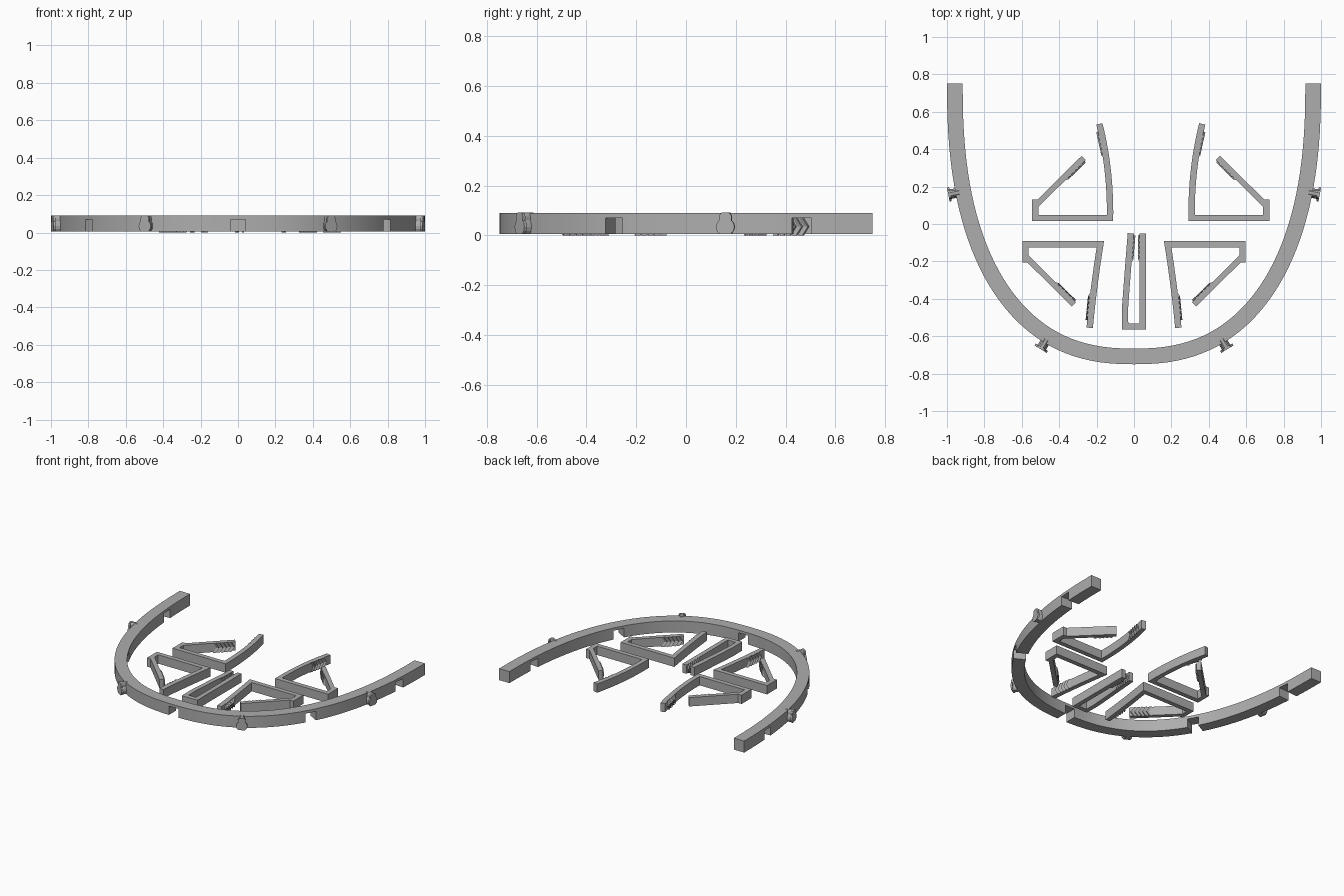
import bpy, bmesh, math
from mathutils import Vector, Matrix

cube = bpy.data.objects.get("Cube")
if cube:
    bpy.data.objects.remove(cube, do_unlink=True)

grey = bpy.data.materials.new("plain grey")
grey.use_nodes = True
grey.diffuse_color = (0.42, 0.42, 0.42, 1)
grey.node_tree.nodes["Principled BSDF"].inputs["Base Color"].default_value = (0.42, 0.42, 0.42, 1)

FLOOR, CLIP_TOP, BAND_TOP = 0.005, 0.07, 0.09
POWER = 2.38


def finish(bm, name):
    bmesh.ops.recalc_face_normals(bm, faces=bm.faces)
    mesh = bpy.data.meshes.new(name)
    bm.to_mesh(mesh)
    bm.free()
    mesh.materials.append(grey)
    obj = bpy.data.objects.new(name, mesh)
    bpy.context.collection.objects.link(obj)
    return obj


def smooth(obj):
    bpy.ops.object.select_all(action='DESELECT')
    obj.select_set(True)
    bpy.context.view_layer.objects.active = obj
    bpy.ops.object.shade_smooth_by_angle(angle=math.radians(30))


def loft(bm, rings):
    """Skin closed rings of points and cap both ends."""
    rows = [[bm.verts.new(p) for p in ring] for ring in rings]
    n = len(rows[0])
    for a, b in zip(rows, rows[1:]):
        for i in range(n):
            j = (i + 1) % n
            bm.faces.new((a[i], a[j], b[j], b[i]))
    bm.faces.new(rows[0])
    bm.faces.new(rows[-1])


def strip(bm, path, width, low, high):
    """Rectangular bar along a flat path, with mitred corners."""
    path = [Vector(p) for p in path]
    rings = []
    for i, p in enumerate(path):
        a = (p - path[i - 1]).normalized() if i else None
        b = (path[i + 1] - p).normalized() if i + 1 < len(path) else None
        a, b = a or b, b or a
        tangent = (a + b).normalized()
        side = Vector((-tangent.y, tangent.x)) * (width / 2 / tangent.dot(a))
        l, r = p + side, p - side
        rings.append([(l.x, l.y, low), (r.x, r.y, low), (r.x, r.y, high), (l.x, l.y, high)])
    loft(bm, rings)


def bezier(a, b, c, n=14):
    a, b, c = Vector(a), Vector(b), Vector(c)
    return [a * (1 - t) ** 2 + b * 2 * t * (1 - t) + c * t * t for t in (i / n for i in range(n + 1))]


def teeth(bm, path, side, width, gap, count=5):
    """Chevron ridges on one side of an arm, counted back from its tip."""
    tip, back = Vector(path[-1]), Vector(path[-4] if len(path) > 4 else path[0])
    along = (tip - back).normalized()
    out = Vector((-along.y, along.x)) * side
    for k in range(count):
        base = tip - along * (gap + k * 0.026) + out * (width / 2 - 0.002)
        rings = []
        for z, shift in ((0, 0), (CLIP_TOP / 2, 0.022), (CLIP_TOP, 0)):
            c = base + along * shift
            pts = (c - along * 0.013, c + along * 0.011, c + along * 0.007 + out * 0.011)
            rings.append([(p.x, p.y, z) for p in pts])
        loft(bm, rings)


# Curved band
def band_point(t):
    c, s = math.cos(t), math.sin(t)
    x, v = math.copysign(abs(c) ** (2 / POWER), c), max(s, 0) ** (2 / POWER)
    normal = Vector((math.copysign(abs(x) ** (POWER - 1), x), -v ** (POWER - 1) / 1.5)).normalized()
    return Vector((x, 0.75 - 1.5 * v)), normal


def band_frame(y, sign):
    """Frame on the outer face: local x along the band, local y outward."""
    p, n = band_point(math.asin(min(1, ((0.75 - y) / 1.5) ** (POWER / 2))))
    p.x, n.x = p.x * sign, n.x * sign
    return Matrix(((-n.y, n.x, 0, p.x), (n.x, n.y, 0, p.y), (0, 0, 1, 0), (0, 0, 0, 1)))


bm = bmesh.new()
rings = []
SEGMENTS = 72
for i in range(SEGMENTS + 1):
    p, n = band_point(math.pi * i / SEGMENTS)
    q = p - n * 0.084
    rings.append([(p.x, p.y, FLOOR), (q.x, q.y, FLOOR), (q.x, q.y, BAND_TOP), (p.x, p.y, BAND_TOP)])
loft(bm, rings)
band = finish(bm, "curved_band")

# Slots through the band, open underneath
bm = bmesh.new()
for y, sign in ((-0.75, 1), (-0.29, 1), (-0.29, -1), (0.465, 1), (0.465, -1)):
    size = Matrix.Diagonal((0.078, 0.3, 0.14, 1))
    bmesh.ops.create_cube(bm, size=1, matrix=band_frame(y, sign) @ size)
cutter = finish(bm, "slot_cutter")
cut = band.modifiers.new("slots", 'BOOLEAN')
cut.object = cutter
cut.solver = 'EXACT'
bpy.context.view_layer.objects.active = band
bpy.ops.object.modifier_apply(modifier=cut.name)
bpy.data.objects.remove(cutter, do_unlink=True)
smooth(band)

# Keyhole-shaped knobs on the outside of the band
half = [(0.022, 0.005), (0.034, 0.018), (0.038, 0.034), (0.034, 0.05), (0.025, 0.06),
        (0.026, 0.076), (0.021, 0.087), (0.012, 0.092)]
outline = half + [(-u, z) for u, z in reversed(half)]
for y, end in ((0.165, "rear"), (-0.635, "front")):
    for sign, hand in ((1, "left"), (-1, "right")):
        bm = bmesh.new()
        frame = band_frame(y, sign)
        for start, stop, scale in ((-0.02, 0.03, 0.68), (0.028, 0.04, 1)):
            loft(bm, [[frame @ Vector((u * scale, d, z)) for u, z in outline] for d in (start, stop)])
        finish(bm, f"{end}_{hand}_knob")


# Angled clips: base, hooked short arm and curved long arm
def angled_clip(name, origin, flip_x, flip_y, bend, tip):
    def place(p):
        return Vector((origin[0] + flip_x * p[0], origin[1] + flip_y * p[1]))

    w = 0.034
    short = [place(p) for p in ((0.017, 0.082), (0.276, 0.338))]
    long = [place(p) for p in bezier((0.417, 0.017), bend, tip)]
    bm = bmesh.new()
    strip(bm, [place((0.017, 0.115)), place((0.017, 0.017))] + long, w, FLOOR, CLIP_TOP)
    strip(bm, short, w * 0.92, FLOOR, CLIP_TOP)
    hand = flip_x * flip_y
    teeth(bm, short, -hand, w * 0.92, 0.04)
    teeth(bm, long, hand, w, 0.07)
    smooth(finish(bm, name))


for sign, hand, rear_x in ((1, "right", -0.545), (-1, "left", 0.725)):
    angled_clip(f"rear_{hand}_clip", (rear_x, 0.015), sign, 1, (0.42, 0.28), (0.36, 0.52))
    angled_clip(f"front_{hand}_clip", (-0.597 * sign, -0.092), sign, -1, (0.38, 0.25), (0.36, 0.463))

# Narrow centre clip
bm = bmesh.new()
curved = [Vector((-0.047, -0.548))] + bezier((-0.048, -0.45), (-0.036, -0.28), (-0.017, -0.05))
straight = [Vector((0.047, -0.548)), Vector((0.047, -0.05))]
strip(bm, straight[::-1] + curved, 0.033, FLOOR, CLIP_TOP)
teeth(bm, straight, 1, 0.033, 0.04)
teeth(bm, curved, -1, 0.033, 0.04)
smooth(finish(bm, "centre_clip"))
